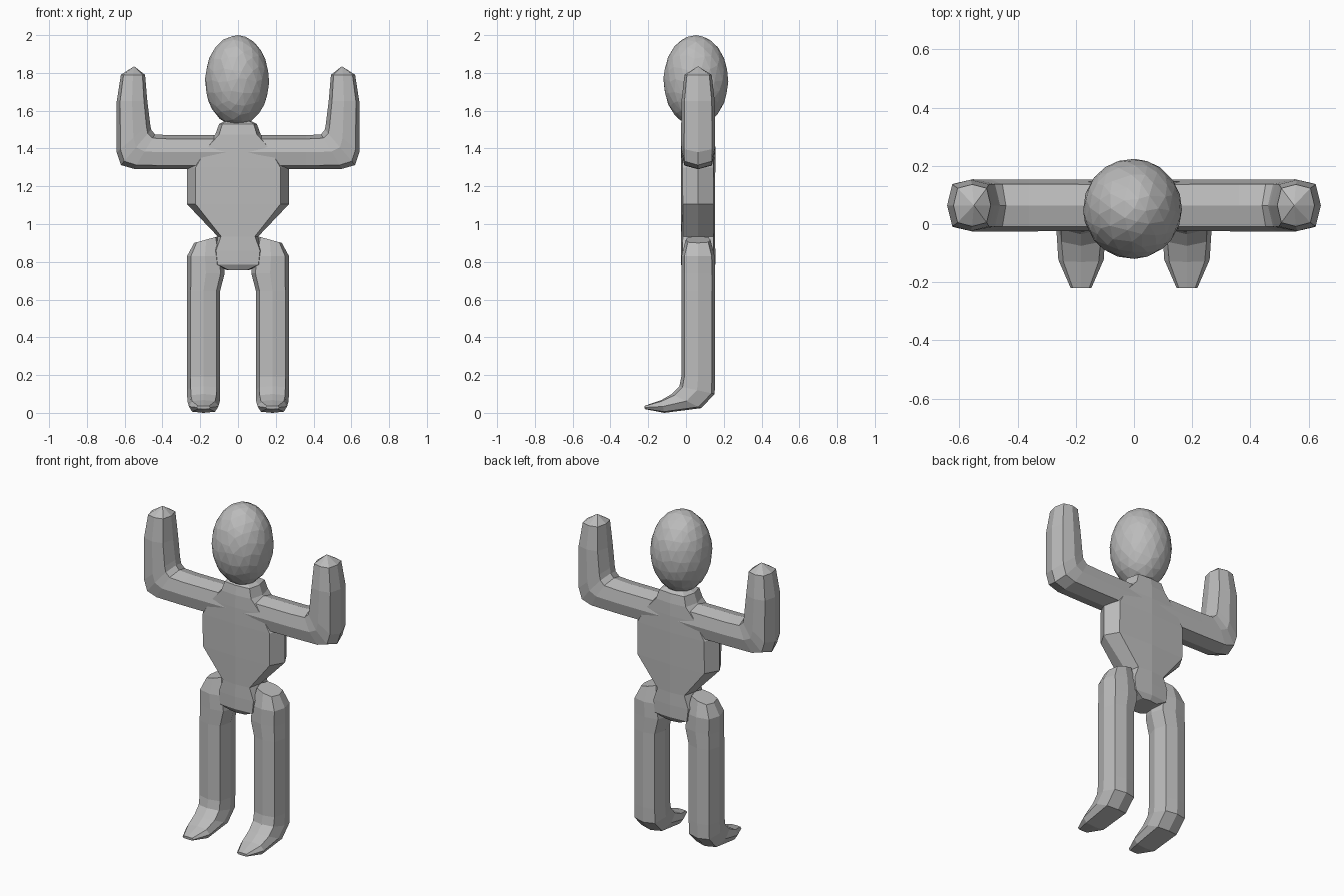
import bpy, bmesh, random
from mathutils import Vector

if "Cube" in bpy.data.objects:
    bpy.data.objects.remove(bpy.data.objects["Cube"])

random.seed(4)
CY = 0.064  # depth centre of the body
grey = bpy.data.materials.new("clay grey")
grey.diffuse_color = (0.5, 0.5, 0.5, 1)
grey.use_nodes = True
grey.node_tree.nodes["Principled BSDF"].inputs["Base Color"].default_value = grey.diffuse_color


def finish(bm, name):
    bmesh.ops.recalc_face_normals(bm, faces=bm.faces)
    me = bpy.data.meshes.new(name)
    bm.to_mesh(me)
    bm.free()
    me.materials.append(grey)
    ob = bpy.data.objects.new(name, me)
    bpy.context.collection.objects.link(ob)
    return ob


def ring(c, u, v, cu=0.78, cv=0.82):
    """Eight-sided rounded-square section around c with half axes u and v."""
    c, u, v = Vector(c), Vector(u), Vector(v)
    octagon = [(1, 0), (cu, cv), (0, 1), (-cu, cv),
               (-1, 0), (-cu, -cv), (0, -1), (cu, -cv)]
    return [c + u * s + v * t for s, t in octagon]


def span(a, b, depth):
    """Section whose rim touches the (x, z) outline points a and b."""
    a, b = Vector((a[0], CY, a[1])), Vector((b[0], CY, b[1]))
    return ring((a + b) / 2, (b - a) / 2, (0, depth, 0))


def loft(name, rings, tip=None, side=1):
    bm = bmesh.new()
    flip = Vector((side, 1, 1))
    loops = [[bm.verts.new(p * flip) for p in r] for r in rings]
    for lo, hi in zip(loops, loops[1:]):
        for i in range(8):
            j = (i + 1) % 8
            bm.faces.new((lo[i], lo[j], hi[j], hi[i]))
    bm.faces.new(loops[0])
    if tip:
        t = bm.verts.new(Vector(tip) * flip)
        for i in range(8):
            bm.faces.new((loops[-1][i], loops[-1][(i + 1) % 8], t))
    else:
        bm.faces.new(loops[-1])
    return finish(bm, name)


# Torso: height, half width, half depth, from pelvis to neck
torso = [(0.757, 0.06, 0.075), (0.785, 0.13, 0.091), (0.86, 0.14, 0.091),
         (0.935, 0.108, 0.09), (1.105, 0.27, 0.09), (1.3, 0.27, 0.091),
         (1.4, 0.2, 0.091), (1.475, 0.12, 0.09), (1.53, 0.1, 0.08)]
body = loft("body", [ring((0, CY, z), (w, 0, 0), (0, d, 0), 0.83, 0.9)
                     for z, w, d in torso], (0, CY, 1.58))

# Raised arm sections: inner point, outer point, half depth
arm = [((0.04, 1.47), (0.04, 1.29), 0.088), ((0.36, 1.47), (0.36, 1.29), 0.089),
       ((0.44, 1.475), (0.55, 1.292), 0.089), ((0.46, 1.5), (0.62, 1.312), 0.089),
       ((0.465, 1.53), (0.642, 1.38), 0.09), ((0.48, 1.65), (0.642, 1.65), 0.088),
       ((0.492, 1.79), (0.62, 1.79), 0.072)]

# Leg sections down to the ankle
leg = [((0.105, 0.935), (0.232, 0.9), 0.065), ((0.08, 0.83), (0.27, 0.83), 0.088),
       ((0.07, 0.74), (0.27, 0.74), 0.089), ((0.095, 0.645), (0.27, 0.645), 0.089),
       ((0.095, 0.19), (0.27, 0.19), 0.089)]

# Foot sections: half width, front/top (y, z), back/bottom (y, z)
foot = [(0.088, (-0.035, 0.14), (0.152, 0.1)), (0.086, (-0.075, 0.1), (0.08, 0.025)),
        (0.078, (-0.13, 0.068), (-0.115, 0.0)), (0.036, (-0.22, 0.037), (-0.218, 0.02))]


def foot_ring(w, top, low):
    top, low = Vector((0.182, *top)), Vector((0.182, *low))
    return ring((top + low) / 2, (w, 0, 0), (low - top) / 2)


limbs = []
for side in (1, -1):
    limbs.append(loft("arm", [span(*s) for s in arm], (0.55, CY, 1.835), side))
    limbs.append(loft("leg", [span(*s) for s in leg] + [foot_ring(*f) for f in foot],
                      None, side))

# Fuse the limbs into one continuous skin
bpy.context.view_layer.objects.active = body
for limb in limbs:
    mod = body.modifiers.new("fuse", 'BOOLEAN')
    mod.operation = 'UNION'
    mod.solver = 'EXACT'
    mod.object = limb
    bpy.ops.object.modifier_apply(modifier=mod.name)
    bpy.data.objects.remove(limb)

# Egg-shaped head with slightly uneven facets
bm = bmesh.new()
bmesh.ops.create_icosphere(bm, subdivisions=3, radius=1)
for v in bm.verts:
    v.co += Vector([random.uniform(-0.05, 0.05) for _ in range(3)])
    v.co.normalize()
    v.co = Vector((v.co.x * 0.17 - 0.005, v.co.y * 0.172 + 0.052, v.co.z * 0.241 + 1.759))
finish(bm, "head")
